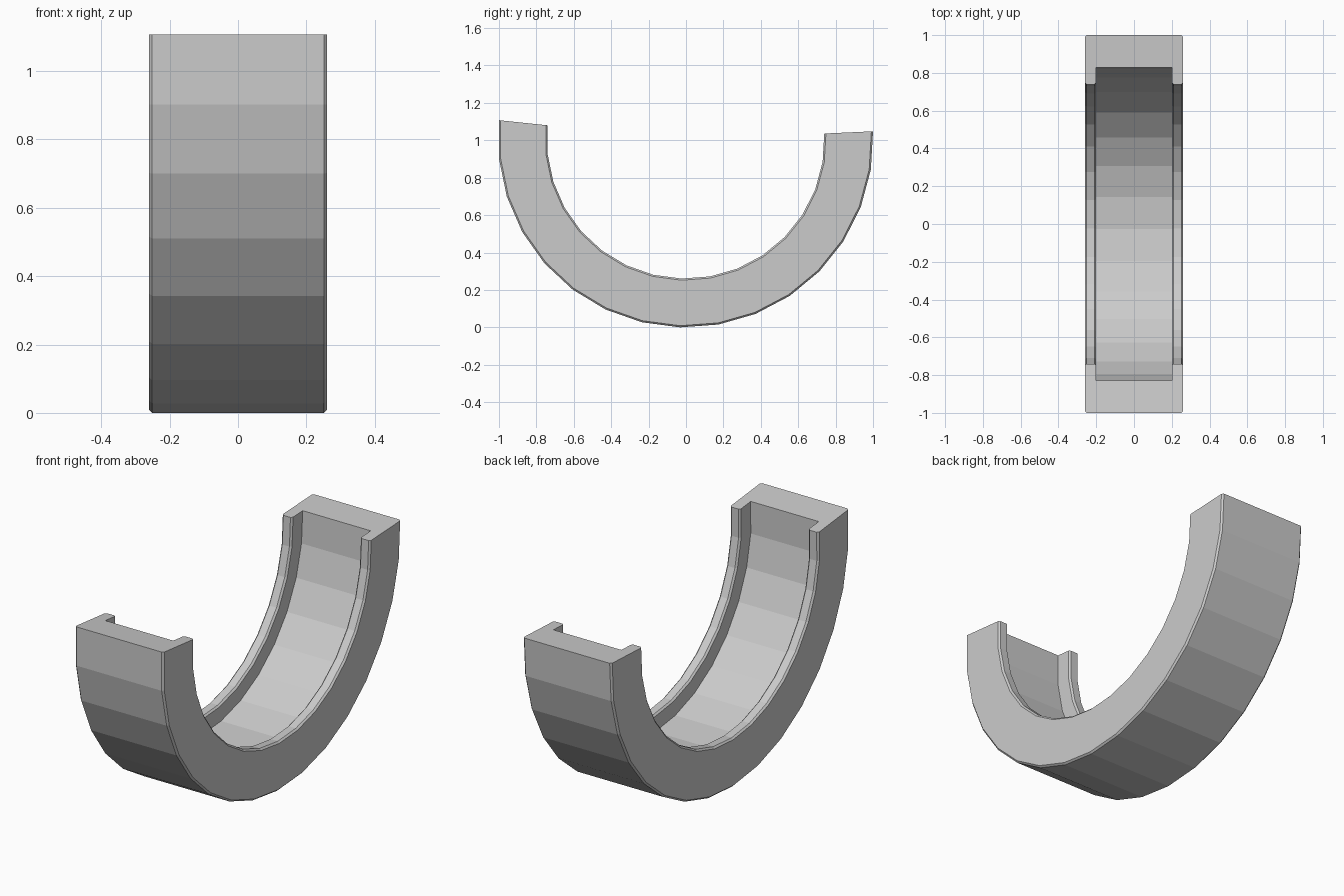
import bpy, bmesh
from math import sin, cos, radians

if "Cube" in bpy.data.objects:
    bpy.data.objects.remove(bpy.data.objects["Cube"])

R_OUT, R_IN, R_GROOVE = 1.003, 0.742, 0.832   # outer wall, lips, groove floor
HALF_W, GROOVE_W, C = 0.26, 0.20, 0.009       # half widths and chamfer
STEPS, A0, A1 = 16, 174.0, 362.6              # arc in degrees, swept through the bottom
CY, CZ = -0.002, 1.0025                       # arc centre

# Half of the C-shaped channel section as (x, radius), then mirrored
half = [(HALF_W - C, R_OUT), (HALF_W, R_OUT - C),
        (HALF_W, R_IN + C), (HALF_W - C, R_IN),
        (GROOVE_W + C, R_IN), (GROOVE_W, R_IN + C),
        (GROOVE_W, R_GROOVE)]
section = half + [(-x, r) for x, r in reversed(half)]

# Sweep the section around the arc
bm = bmesh.new()
rings = []
for i in range(STEPS + 1):
    a = radians(A0 + (A1 - A0) * i / STEPS)
    rings.append([bm.verts.new((x, CY + r * cos(a), CZ + r * sin(a)))
                  for x, r in section])
n = len(section)
for ra, rb in zip(rings, rings[1:]):
    for j in range(n):
        k = (j + 1) % n
        bm.faces.new((ra[j], ra[k], rb[k], rb[j]))

# Flat end caps
bm.faces.new(rings[0])
bm.faces.new(rings[-1][::-1])
bmesh.ops.recalc_face_normals(bm, faces=bm.faces)

mesh = bpy.data.meshes.new("half_ring_channel")
bm.to_mesh(mesh)
bm.free()
bpy.context.collection.objects.link(bpy.data.objects.new("half_ring_channel", mesh))
